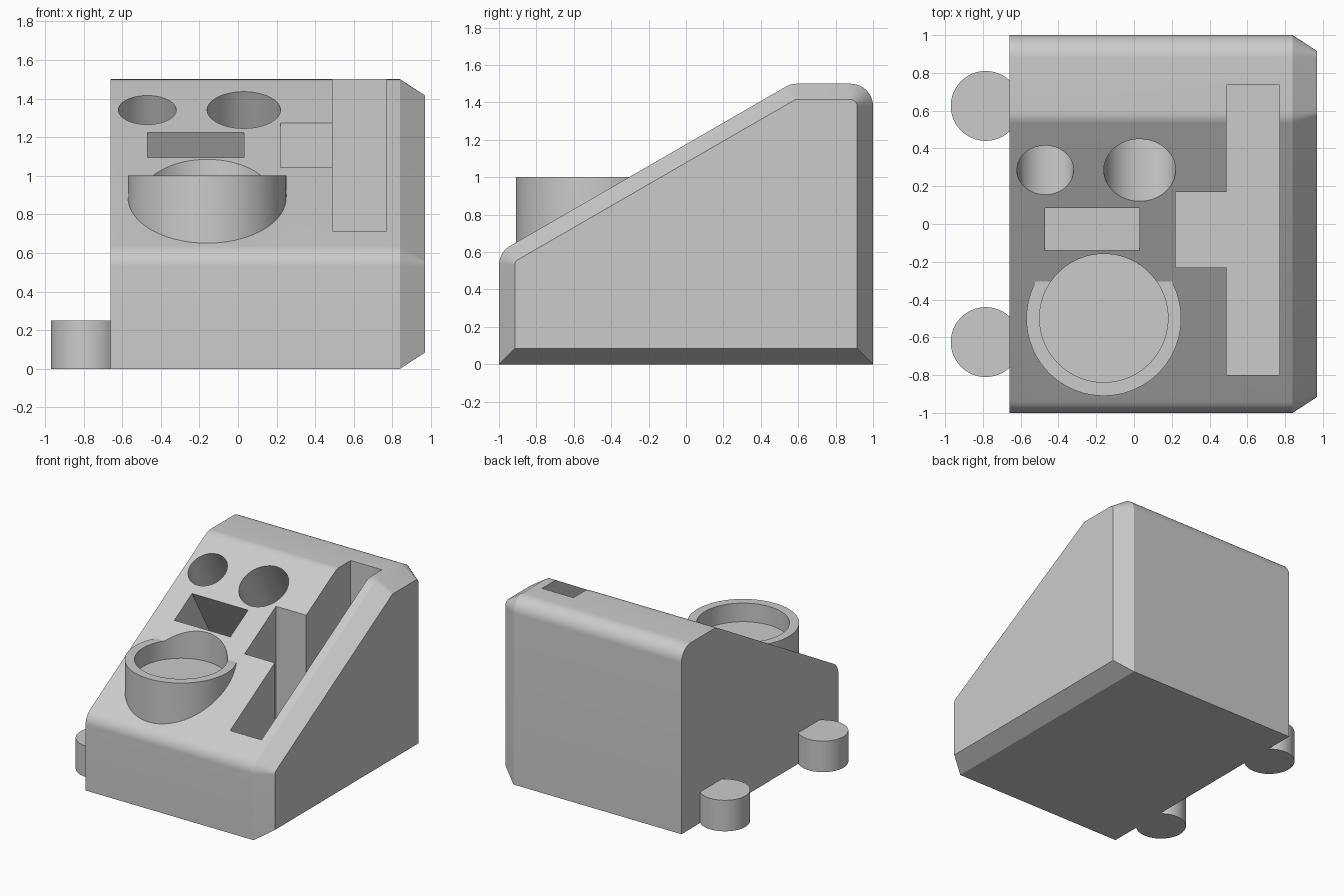
import bpy, bmesh
from math import radians, tan, cos, sin, pi, asin
from mathutils import Vector

cube = bpy.data.objects.get("Cube")
if cube:
    bpy.data.objects.remove(cube, do_unlink=True)

SLOPE = radians(30)
grey = bpy.data.materials.new("light_grey")
grey.use_nodes = True
grey.diffuse_color = (0.6, 0.6, 0.6, 1)
grey.node_tree.nodes["Principled BSDF"].inputs["Base Color"].default_value = (0.6, 0.6, 0.6, 1)


def slope_z(y):
    return 1.0 + tan(SLOPE) * (y + 0.305)


def loft(name, loops):
    """Skin a stack of equal-length point loops and cap both ends."""
    bm = bmesh.new()
    rings = [[bm.verts.new(p) for p in loop] for loop in loops]
    for a, b in zip(rings, rings[1:]):
        for i in range(len(a)):
            j = (i + 1) % len(a)
            bm.faces.new((a[i], a[j], b[j], b[i]))
    bm.faces.new(rings[0])
    bm.faces.new(rings[-1])
    bmesh.ops.recalc_face_normals(bm, faces=bm.faces)
    mesh = bpy.data.meshes.new(name)
    bm.to_mesh(mesh)
    bm.free()
    mesh.materials.append(grey)
    obj = bpy.data.objects.new(name, mesh)
    bpy.context.collection.objects.link(obj)
    return obj


def prism(name, outline, z0, z1, origin=(0, 0, 0), tilt=0):
    obj = loft(name, [[(x, y, z) for x, y in outline] for z in (z0, z1)])
    obj.location = origin
    obj.rotation_euler.x = tilt
    return obj


def circle(r, cx=0, cy=0, n=72):
    return [(cx + r * cos(2 * pi * i / n), cy + r * sin(2 * pi * i / n)) for i in range(n)]


def rect(x0, x1, y0, y1):
    return [(x0, y0), (x1, y0), (x1, y1), (x0, y1)]


def side_profile(inset, x):
    """Wedge outline with three rounded upper corners, offset inward by inset."""
    edge, top = 1 - inset, 1.5 - inset
    drop = inset / cos(SLOPE)
    crest = (top + drop - 1) / tan(SLOPE) - 0.305
    corners = [(-edge, inset), (edge, inset), (edge, top), (crest, top),
               (-edge, slope_z(-edge) - drop)]
    pts, n = [], 10
    for k, c in enumerate(corners):
        p = Vector(c)
        if k < 2:
            pts.append((x, p.x, p.y))
            continue
        u = (Vector(corners[k - 1]) - p).normalized()
        v = (Vector(corners[(k + 1) % 5]) - p).normalized()
        half = u.angle(v) / 2
        r = 0.12 - inset
        centre = p + (u + v).normalized() * r / sin(half)
        start = p + u * r / tan(half) - centre
        turn = pi - 2 * half
        for i in range(n + 1):
            a = turn * i / n
            q = centre + Vector((start.x * cos(a) - start.y * sin(a),
                                 start.x * sin(a) + start.y * cos(a)))
            pts.append((x, q.x, q.y))
    return pts


def combine(target, other, operation):
    mod = target.modifiers.new("combine", "BOOLEAN")
    mod.operation, mod.solver, mod.object = operation, "EXACT", other
    bpy.context.view_layer.objects.active = target
    bpy.ops.object.modifier_apply(modifier=mod.name)
    bpy.data.objects.remove(other, do_unlink=True)


# Wedge body with a chamfered border on one side
body = loft("wedge_body", [side_profile(0, -0.66), side_profile(0, 0.84),
                           side_profile(0.085, 0.97)])

# Round cup rising from the slope, with a shallow bore
combine(body, prism("cup", circle(0.41), 0.45, 1.0, (-0.16, -0.5, 0)), "UNION")
combine(body, prism("cup_bore", circle(0.34), 0.85, 1.5, (-0.16, -0.498, 0)), "DIFFERENCE")

# Deep pockets square to the slope: two round, one rectangular
pockets = [("small_hole", circle(0.15), -0.47, 0.285, 0.6),
           ("large_hole", circle(0.19), 0.03, 0.285, 0.7),
           ("flat_pocket", rect(-0.25, 0.25, -0.13, 0.13), -0.22, -0.0275, 0.6)]
for name, outline, x, y, depth in pockets:
    cutter = prism(name, outline, -depth, 0.2, (x, y, slope_z(y)), SLOPE)
    combine(body, cutter, "DIFFERENCE")

# Vertical T-shaped slot
t_slot = [(0.49, -0.8), (0.77, -0.8), (0.77, 0.735), (0.49, 0.735),
          (0.49, 0.17), (0.22, 0.17), (0.22, -0.23), (0.49, -0.23)]
combine(body, prism("tool_slot", t_slot, 0.25, 1.7), "DIFFERENCE")

# Round connector pegs, flattened where they meet the side wall
parts = [body]
gap = asin(0.125 / 0.185)
for name, y in (("front_peg", -0.625), ("back_peg", 0.625)):
    start, sweep = pi / 2 - gap, pi + 2 * gap
    arc = [(-0.785 + 0.185 * cos(start + sweep * i / 48),
            y + 0.185 * sin(start + sweep * i / 48)) for i in range(49)]
    parts.append(prism(name, arc, 0, 0.25))

# Smooth the curved walls, keep hard edges crisp
bpy.ops.object.select_all(action="DESELECT")
for obj in parts:
    obj.select_set(True)
bpy.context.view_layer.objects.active = body
bpy.ops.object.shade_smooth_by_angle(angle=radians(20))
